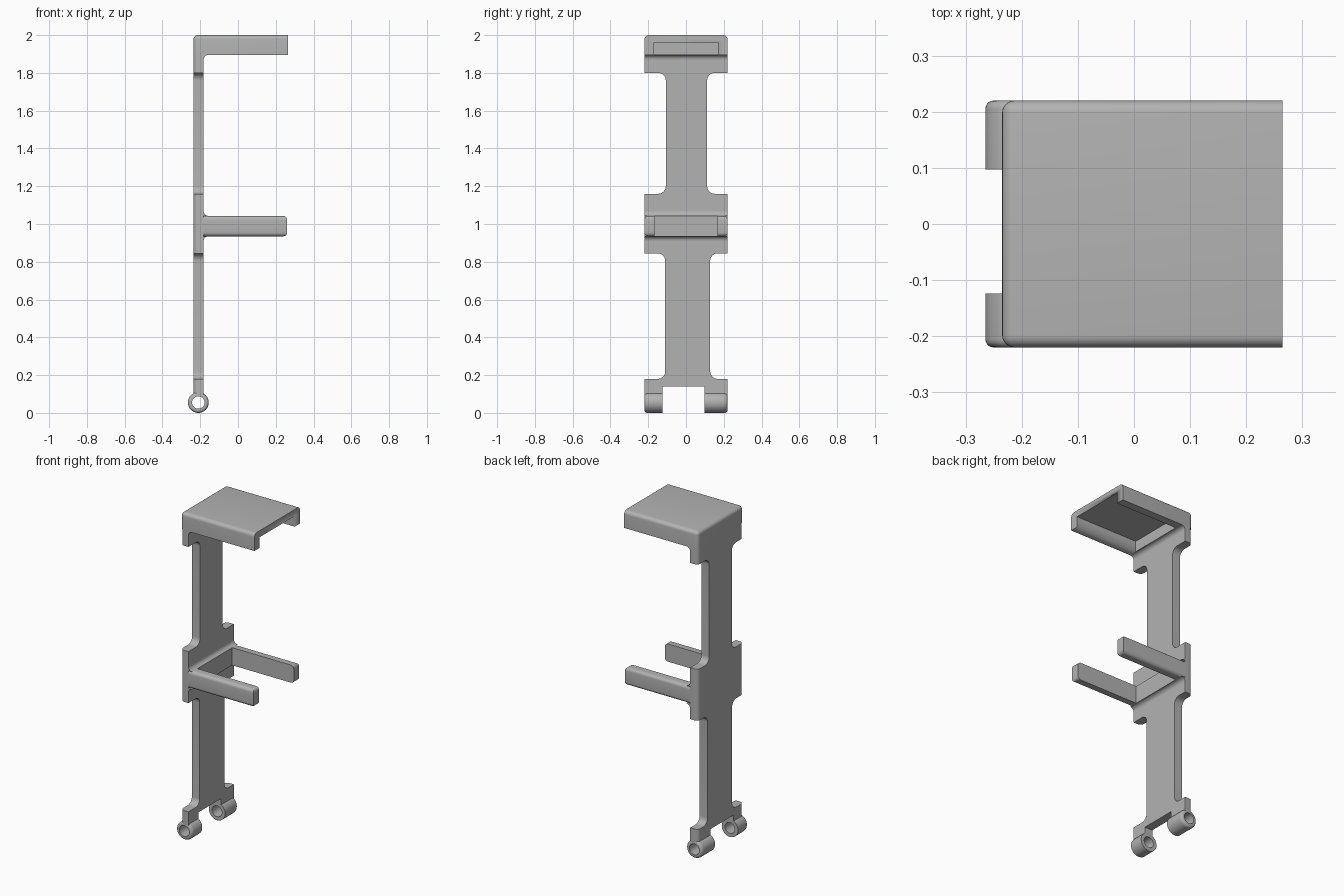
import bpy, bmesh, math
from mathutils import Vector

if "Cube" in bpy.data.objects:
    bpy.data.objects.remove(bpy.data.objects["Cube"])

BACK, FACE, HALF = -0.235, -0.182, 0.22   # plate back, plate front, half width

grey = bpy.data.materials.new("plain grey")
grey.diffuse_color = (0.45, 0.45, 0.45, 1)
grey.use_nodes = True
grey.node_tree.nodes["Principled BSDF"].inputs["Base Color"].default_value = grey.diffuse_color


def finish(name, bm):
    bmesh.ops.recalc_face_normals(bm, faces=bm.faces)
    me = bpy.data.meshes.new(name)
    bm.to_mesh(me)
    bm.free()
    me.materials.append(grey)
    ob = bpy.data.objects.new(name, me)
    bpy.context.collection.objects.link(ob)
    bpy.ops.object.select_all(action='DESELECT')
    ob.select_set(True)
    bpy.context.view_layer.objects.active = ob
    bpy.ops.object.shade_smooth_by_angle(angle=math.radians(35))
    return ob


def rounded(points):
    """Outline from (u, v, radius) corners."""
    out = []
    for i, (u, v, r) in enumerate(points):
        p = Vector((u, v))
        if not r:
            out.append(p)
            continue
        a = (Vector(points[i - 1][:2]) - p).normalized()
        b = (Vector(points[(i + 1) % len(points)][:2]) - p).normalized()
        for k in range(9):
            t = k / 8 * math.pi / 2
            out.append(p + r * (a + b) - r * (b * math.cos(t) + a * math.sin(t)))
    return out


def extrude(coords, offset):
    bm = bmesh.new()
    f = bm.faces.new([bm.verts.new(c) for c in coords])
    new = bmesh.ops.extrude_face_region(bm, geom=[f])
    moved = [g for g in new["geom"] if isinstance(g, bmesh.types.BMVert)]
    bmesh.ops.translate(bm, verts=moved, vec=offset)
    return bm


def box(lo, hi):
    (x0, y0, z0), (x1, y1, z1) = lo, hi
    return extrude([(x0, y0, z0), (x1, y0, z0), (x1, y1, z0), (x0, y1, z0)], (0, 0, z1 - z0))


def round_edges(bm, rule, radius):
    bm.normal_update()
    edges = [e for e in bm.edges if rule((e.verts[0].co + e.verts[1].co) / 2,
                                         (e.verts[1].co - e.verts[0].co).normalized())]
    bmesh.ops.bevel(bm, geom=edges, offset=radius, segments=6, profile=0.5, affect='EDGES')


def near(a, b):
    return abs(a - b) < 1e-4


def back_corner(c, d):
    return abs(d.z) > 0.9 and near(c.x, BACK) and near(abs(c.y), HALF)


# Back plate with two narrow necks and two legs
R = 0.04
outline = rounded([
    (0.097, 0.095, 0), (HALF, 0.095, 0), (HALF, 0.18, 0), (0.128, 0.18, R), (0.128, 0.845, R),
    (HALF, 0.845, 0), (HALF, 1.16, 0), (0.112, 1.16, R), (0.112, 1.80, R), (HALF, 1.80, 0),
    (HALF, 1.895, 0), (-HALF, 1.895, 0), (-HALF, 1.80, 0), (-0.107, 1.80, R), (-0.107, 1.16, R),
    (-HALF, 1.16, 0), (-HALF, 0.845, 0), (-0.11, 0.845, R), (-0.11, 0.18, R), (-HALF, 0.18, 0),
    (-HALF, 0.095, 0), (-0.124, 0.095, 0), (-0.124, 0.14, 0), (0.097, 0.14, 0)])
bm = extrude([(BACK, p.x, p.y) for p in outline], (FACE - BACK, 0, 0))
round_edges(bm, back_corner, 0.025)
finish("back_plate", bm)

# Top cap, hollow underneath and open at the free end
bm = box((BACK, -HALF, 1.895), (0.265, HALF, 2.0))
round_edges(bm, lambda c, d: back_corner(c, d) or
            (near(c.z, 2.0) and not near(c.x, 0.265)), 0.022)
cap = finish("top_cap", bm)
cutter = finish("cap_cutter", box((-0.155, -0.17, 1.8), (0.4, 0.17, 1.96)))
cutter.hide_render = True
cutter.hide_viewport = True
cut = cap.modifiers.new("hollow", 'BOOLEAN')
cut.operation = 'DIFFERENCE'
cut.solver = 'EXACT'
cut.object = cutter

# Pair of holding arms and the bar between them
for side, name in ((1, "left_arm"), (-1, "right_arm")):
    y0, y1 = sorted((side * 0.168, side * HALF))
    bm = box((FACE, y0, 0.935), (0.26, y1, 1.043))
    round_edges(bm, lambda c, d: (near(c.x, 0.26) and abs(d.y) > 0.9) or
                (abs(d.x) > 0.9 and near(abs(c.y), HALF)), 0.02)
    finish(name, bm)
finish("arm_bar", box((FACE, -0.168, 0.935), (-0.157, 0.168, 1.043)))

# Concave fillets where the arms and the cap meet the plate
for name, z, s in (("arm_fillet_upper", 1.043, 1), ("arm_fillet_lower", 0.935, -1),
                   ("cap_fillet", 1.895, -1)):
    r = 0.025
    prof = [(FACE, z)] + [(FACE + r - r * math.cos(k * math.pi / 16),
                           z + s * (r - r * math.sin(k * math.pi / 16))) for k in range(9)]
    finish(name, extrude([(x, -HALF, h) for x, h in prof], (0, 2 * HALF, 0)))

# Hinge rings, turned around the y axis, rounded at the outer end
for name, side, inner in (("left_hinge_ring", 1, 0.097), ("right_hinge_ring", -1, 0.124)):
    prof = [(0.033, inner), (0.055, inner)]
    prof += [(0.04 + 0.015 * math.cos(k * math.pi / 10), 0.205 + 0.015 * math.sin(k * math.pi / 10))
             for k in range(6)] + [(0.033, HALF)]
    bm = bmesh.new()
    n = 40
    rings = [[bm.verts.new((-0.21 + r * math.cos(2 * math.pi * i / n), side * y,
                            0.055 + r * math.sin(2 * math.pi * i / n))) for r, y in prof]
             for i in range(n)]
    for i in range(n):
        a, b = rings[i], rings[(i + 1) % n]
        for j in range(len(prof)):
            k = (j + 1) % len(prof)
            bm.faces.new((a[j], a[k], b[k], b[j]))
    finish(name, bm)
